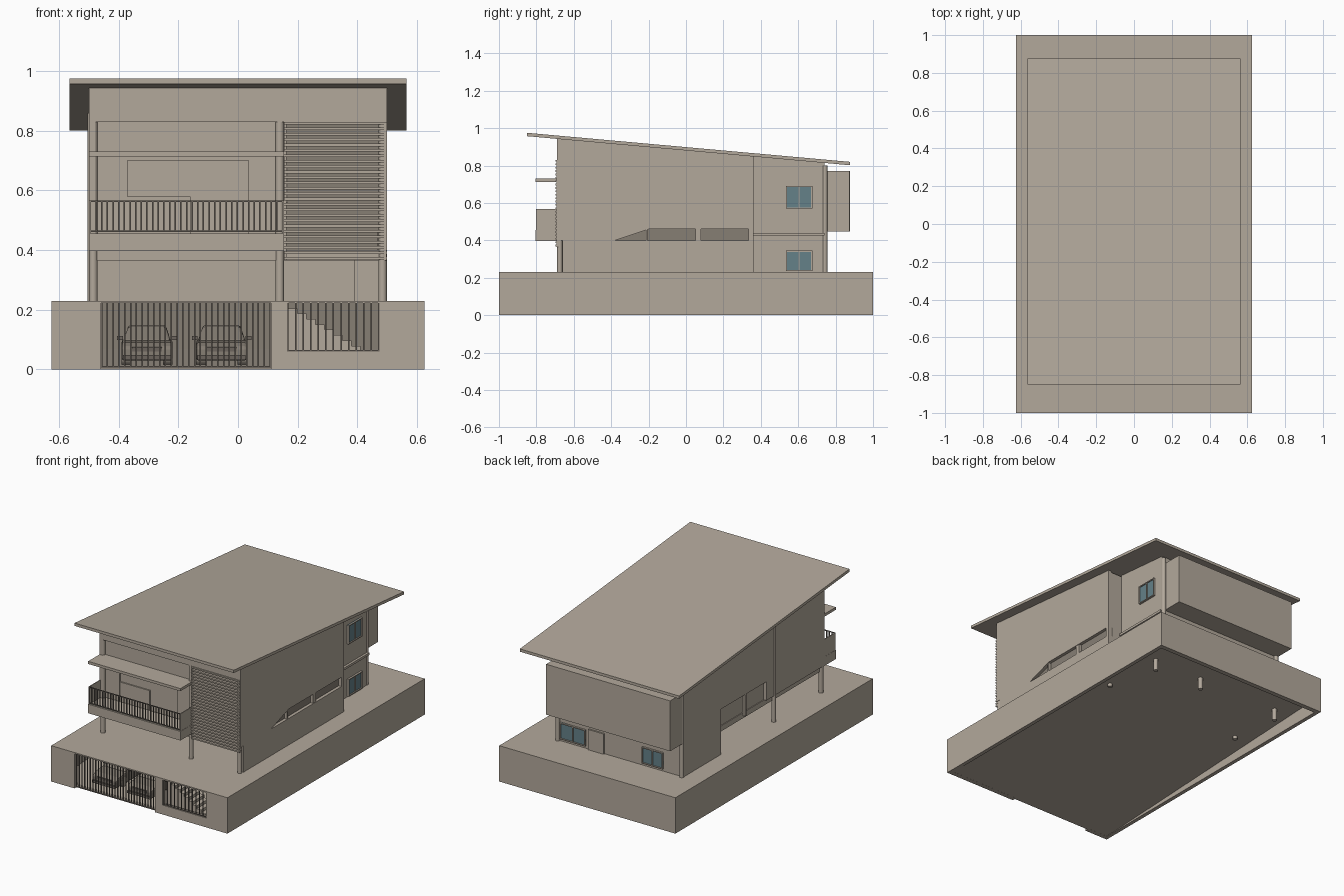
import bpy, bmesh
from mathutils import Matrix, Vector

if "Cube" in bpy.data.objects:
    bpy.data.objects.remove(bpy.data.objects["Cube"])


def material(name, color):
    m = bpy.data.materials.new(name)
    m.diffuse_color = (*color, 1)
    m.use_nodes = True
    m.node_tree.nodes["Principled BSDF"].inputs["Base Color"].default_value = m.diffuse_color
    return m


plaster = material("plaster", (0.45, 0.395, 0.33))
metal = material("dark_metal", (0.15, 0.13, 0.11))
shade = material("shaded_plaster", (0.24, 0.21, 0.175))
glass = material("glass", (0.13, 0.22, 0.25))


def finish(bm, name, mat=None):
    bmesh.ops.recalc_face_normals(bm, faces=bm.faces)
    me = bpy.data.meshes.new(name)
    bm.to_mesh(me)
    bm.free()
    ob = bpy.data.objects.new(name, me)
    bpy.context.collection.objects.link(ob)
    me.materials.append(mat or plaster)
    return ob


def boxes(name, dims, mat=None):
    """One object from boxes given as (x0, x1, y0, y1, z0, z1)."""
    bm = bmesh.new()
    for x0, x1, y0, y1, z0, z1 in dims:
        m = Matrix.Translation(((x0 + x1) / 2, (y0 + y1) / 2, (z0 + z1) / 2)) \
            @ Matrix.Diagonal((x1 - x0, y1 - y0, z1 - z0, 1))
        bmesh.ops.create_cube(bm, size=1, matrix=m)
    return finish(bm, name, mat)


def prism(name, profile, x0, x1, mat=None):
    """Extrude a (y, z) profile along x."""
    bm = bmesh.new()
    f = bm.faces.new([bm.verts.new((x0, y, z)) for y, z in profile])
    r = bmesh.ops.extrude_face_region(bm, geom=[f])
    bmesh.ops.translate(bm, vec=Vector((x1 - x0, 0, 0)),
                        verts=[v for v in r["geom"] if isinstance(v, bmesh.types.BMVert)])
    return finish(bm, name, mat)


def cylinders(name, items, r, axis="Z"):
    """items: (centre, length)"""
    bm = bmesh.new()
    rot = Matrix.Rotation(1.5707963, 4, "Y") if axis == "X" else Matrix.Identity(4)
    for c, length in items:
        bmesh.ops.create_cone(bm, cap_ends=True, segments=16, radius1=r, radius2=r,
                              depth=length, matrix=Matrix.Translation(c) @ rot)
    ob = finish(bm, name)
    bpy.ops.object.select_all(action="DESELECT")
    ob.select_set(True)
    bpy.context.view_layer.objects.active = ob
    bpy.ops.object.shade_smooth_by_angle()
    return ob


def under(y):
    """Height of the roof underside."""
    return 0.957 - (y + 0.85) * 0.0899


# Plinth: deck, perimeter walls and rising floor
W, D = 0.625, 0.23
boxes("deck", [(-W, W, -1, 1, 0.222, D)])
boxes("plinth_walls", [(-W, -0.6, -1, 1, 0, D), (0.6, W, -1, 1, 0, D), (-W, W, 0.97, 1, 0, D)])
boxes("plinth_front", [(-W, -0.46, -1, -0.97, 0, D), (0.11, 0.165, -1, -0.97, 0, D),
                       (0.475, W, -1, -0.97, 0, D), (0.165, 0.475, -1, -0.97, 0, 0.06)])
prism("garage_floor", [(-0.98, 0), (0.98, 0.09), (0.98, 0.1), (-0.98, 0.01)], -0.61, 0.61)
boxes("garage_back_wall", [(-0.6, 0.6, 0.3, 0.32, 0.065, 0.225)], shade)


# Barred gates
def gate(name, x0, x1, y, z0, z1, n, t=0.005):
    step = (x1 - x0 - t) / n
    d = [(x0 + i * step, x0 + i * step + t, y, y + t, z0, z1) for i in range(n + 1)]
    d += [(x0, x1, y, y + t, z0, z0 + t), (x0, x1, y, y + t, z1 - t, z1)]
    return boxes(name, d, metal)


gate("garage_gate", -0.46, 0.11, -0.985, 0.003, D - 0.001, 29)
gate("entry_gate", 0.165, 0.475, -0.995, 0.06, D - 0.001, 12)

# Entry stair behind the small gate
boxes("entry_stair", [(0.17 + i * 0.03, 0.2 + i * 0.03, -0.96, -0.84, 0.02, 0.205 - i * 0.018)
                      for i in range(10)])


# Parked cars
def car(i, cx, y0):
    hw = 0.085
    body = prism(f"car_body_{i}", [(y0, 0.03), (y0, 0.075), (y0 + 0.03, 0.09), (y0 + 0.14, 0.1),
                                   (y0 + 0.40, 0.1), (y0 + 0.42, 0.08), (y0 + 0.42, 0.03)],
                 cx - hw, cx + hw, shade)
    cabin = prism(f"car_cabin_{i}", [(y0 + 0.10, 0.095), (y0 + 0.17, 0.143), (y0 + 0.21, 0.148),
                                     (y0 + 0.31, 0.145), (y0 + 0.39, 0.095)],
                  cx - hw + 0.005, cx + hw - 0.005, shade)
    for v in cabin.data.vertices:  # taper the cabin
        if v.co.z > 0.12:
            v.co.x = cx + (v.co.x - cx) * 0.78
    for ob in (body, cabin):
        b = ob.modifiers.new("bevel", "BEVEL")
        b.width, b.segments = 0.008, 2
    cylinders(f"car_wheels_{i}", [((cx + s * 0.07, y0 + y, z), 0.032)
                                  for s in (-1, 1) for y, z in ((0.08, 0.045), (0.33, 0.056))], 0.03, "X")
    boxes(f"car_trim_{i}", [(cx - 0.1, cx - 0.08, y0 + 0.13, y0 + 0.14, 0.098, 0.112),
                            (cx + 0.08, cx + 0.1, y0 + 0.13, y0 + 0.14, 0.098, 0.112),
                            (cx - 0.08, cx + 0.08, y0 - 0.01, y0 + 0.01, 0.032, 0.048),
                            (cx - 0.05, cx + 0.05, y0 - 0.004, y0 + 0.01, 0.06, 0.075)], metal)


car(1, -0.305, -0.92)
car(2, -0.055, -0.92)

# Roof
prism("roof", [(-0.85, 0.957), (0.877, under(0.877)), (0.877, under(0.877) + 0.018), (-0.85, 0.975)],
      -0.565, 0.565)


# Walls with sloped tops
def wall(name, x0, x1, y0, y1, z):
    return prism(name, [(y0, z), (y1, z), (y1, under(y1)), (y0, under(y0))], x0, x1)


wall("right_wall_front", 0.48, 0.5, -0.69, -0.38, 0.4)
wall("right_wall_upper", 0.48, 0.5, -0.38, 0.36, 0.46)
boxes("right_wall_lower", [(0.48, 0.5, -0.66, 0.36, D, 0.4)])
prism("right_recess_slope", [(-0.38, 0.4), (-0.2, 0.46), (-0.38, 0.46)], 0.48, 0.5)
boxes("right_recess", [(0.467, 0.48, -0.38, 0.36, 0.4, 0.46)], shade)
boxes("right_recess_posts", [(0.48, 0.497, -0.215, -0.205, 0.4, 0.46),
                             (0.48, 0.497, 0.05, 0.08, 0.4, 0.46),
                             (0.48, 0.5, 0.335, 0.36, 0.4, 0.46)])
wall("left_wall_front", -0.5, -0.48, -0.69, -0.1, 0.4)
wall("left_wall_upper", -0.5, -0.48, -0.1, 0.36, 0.52)
boxes("left_recess", [(-0.48, -0.465, -0.1, 0.36, 0.38, 0.52), (-0.5, -0.485, 0.1, 0.115, 0.38, 0.52)])
wall("inner_wall", 0.135, 0.155, -0.67, 0.36, 0.4)
wall("front_beam", -0.5, 0.5, -0.69, -0.66, 0.83)
boxes("upper_floor", [(-0.485, 0.48, -0.68, 0.36, 0.365, 0.4)])

# Balcony front: wall around a recessed door opening
boxes("balcony_wall", [(-0.48, -0.37, -0.67, -0.655, 0.4, 0.84), (0.035, 0.14, -0.67, -0.655, 0.4, 0.84),
                       (-0.37, 0.035, -0.67, -0.655, 0.7, 0.84)])
boxes("balcony_door", [(-0.37, 0.035, -0.66, -0.645, 0.4, 0.7), (-0.37, -0.16, -0.668, -0.66, 0.4, 0.58)])
boxes("balcony_slab", [(-0.5, 0.155, -0.805, -0.67, 0.397, 0.455)])
boxes("canopy", [(-0.5, 0.155, -0.805, -0.66, 0.713, 0.73)])

# Balcony railing with solid ends
gate("balcony_railing", -0.497, 0.152, -0.803, 0.46, 0.567, 34)
boxes("railing_ends", [(x, x + 0.005, -0.803, -0.69, 0.45, 0.567) for x in (-0.499, 0.149)])

# Louvre screen
boxes("louvres", [(0.155, 0.499, -0.697, -0.678, 0.368 + i * 0.0181, 0.377 + i * 0.0181) for i in range(26)]
      + [(0.155, 0.163, -0.69, -0.68, 0.365, 0.83), (0.489, 0.497, -0.692, -0.68, 0.365, 0.83)])
boxes("stairwell_back", [(0.155, 0.48, -0.25, -0.23, 0.4, 0.86)], shade)

# Columns
cylinders("columns", [((x, y, (D + top) / 2), top - D) for x, y, top in
                      [(-0.485, -0.675, 0.83), (0.14, -0.675, 0.83), (0.485, -0.675, 0.83),
                       (-0.49, -0.19, 0.86), (0.39, 0.742, 0.8), (-0.49, 0.742, 0.8)]], 0.014)
cylinders("footings", [((x, y, (z + D) / 2), D - z - 0.005) for x, y, z in
                       [(-0.48, 0.74, 0), (0.1, 0.74, 0), (0.45, 0.74, 0), (-0.49, 0.36, 0.04),
                        (0.49, 0.36, 0.04)]], 0.014)

# Rear block and overhanging rear box
wall("rear_block", -0.5, 0.4, 0.36, 0.74, D)
boxes("rear_cross_wall", [(0.39, 0.5, 0.345, 0.36, D, 0.84)])
boxes("rear_ledge", [(0.4, 0.415, 0.36, 0.74, 0.425, 0.44)])
boxes("rear_box", [(-0.5, 0.38, 0.74, 0.875, 0.447, 0.77)])
boxes("rear_box_joint", [(-0.06, -0.056, 0.873, 0.877, 0.447, 0.77)])


# Windows
def window(name, face, a0, a1, z0, z1, p):
    m, t = (a0 + a1) / 2, 0.006

    def q(a, b, z, w, d):
        return (p - 0.01, p + d, a, b, z, w) if face == "x" else (a, b, p - 0.01, p + d, z, w)
    boxes(name + "_frame", [q(a0, a1, z0, z0 + t, 0.012), q(a0, a1, z1 - t, z1, 0.012)]
          + [q(a, a + t, z0, z1, 0.012) for a in (a0, m - t / 2, a1 - t)])
    boxes(name + "_glass", [q(a0, a1, z0, z1, 0.005)], glass)


window("side_window_upper", "x", 0.535, 0.675, 0.57, 0.69, 0.4)
window("side_window_lower", "x", 0.535, 0.675, 0.235, 0.345, 0.4)
window("rear_window_right", "y", 0.19, 0.37, 0.245, 0.35, 0.74)
window("rear_window_left", "y", -0.36, -0.21, 0.245, 0.35, 0.74)
window("stairwell_window", "x", -0.64, -0.54, 0.56, 0.68, 0.155)
boxes("rear_door", [(0.06, 0.17, 0.735, 0.75, D, 0.36)])
